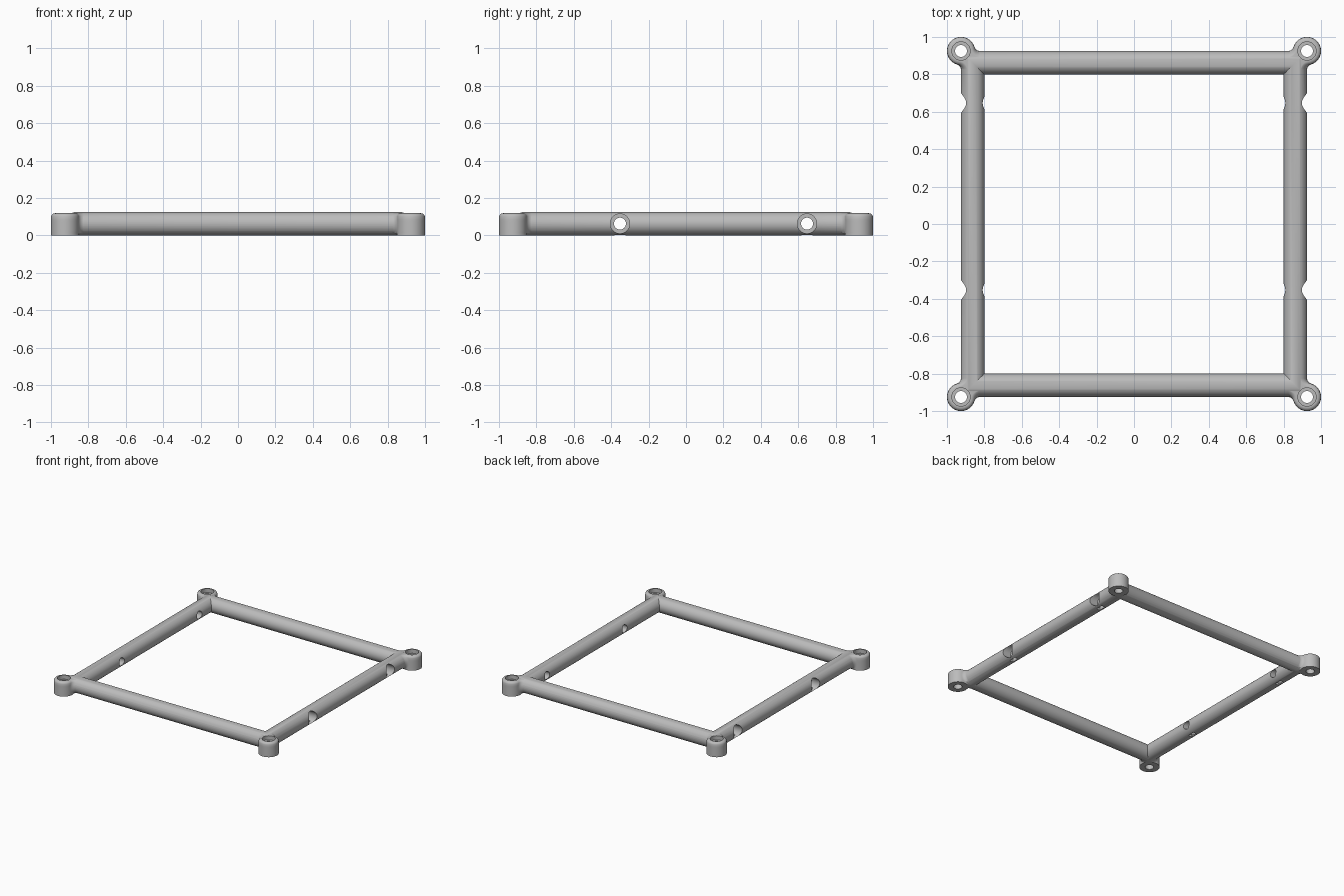
import bpy, bmesh, math
from mathutils import Matrix, Vector

cube = bpy.data.objects.get("Cube")
if cube:
    bpy.data.objects.remove(cube, do_unlink=True)

TUBE = 0.0625           # tube radius, also its centre height
MID = 0.8625            # distance of tube centre lines from the origin
POST = 0.925            # post centre
POST_R, POST_TOP, ROUND = 0.075, 0.118, 0.022
FILLET = 0.035
HOLE_R, BORE_R = 0.032, 0.052

grey = bpy.data.materials.new("plain grey")
grey.use_nodes = True
grey.diffuse_color = (0.5, 0.5, 0.5, 1)
grey.node_tree.nodes["Principled BSDF"].inputs["Base Color"].default_value = (0.5, 0.5, 0.5, 1)


def make(name, bm):
    bmesh.ops.recalc_face_normals(bm, faces=bm.faces)
    mesh = bpy.data.meshes.new(name)
    bm.to_mesh(mesh)
    bm.free()
    mesh.materials.append(grey)
    obj = bpy.data.objects.new(name, mesh)
    bpy.context.collection.objects.link(obj)
    return obj


def loft(bm, rings, closed=False):
    rows = [[bm.verts.new(p) for p in ring] for ring in rings]
    n = len(rows[0])
    for i in range(len(rows) if closed else len(rows) - 1):
        a, b = rows[i], rows[(i + 1) % len(rows)]
        for j in range(n):
            k = (j + 1) % n
            bm.faces.new((a[j], a[k], b[k], b[j]))
    if not closed:
        bm.faces.new(rows[0])
        bm.faces.new(rows[-1])


def cylinder(name, radius, start, end):
    start, end = Vector(start), Vector(end)
    axis = end - start
    bm = bmesh.new()
    place = Matrix.Translation((start + end) / 2) @ axis.to_track_quat('Z', 'Y').to_matrix().to_4x4()
    bmesh.ops.create_cone(bm, cap_ends=True, segments=40, radius1=radius,
                          radius2=radius, depth=axis.length, matrix=place)
    return make(name, bm)


def combine(target, tool, operation):
    mod = target.modifiers.new(operation, 'BOOLEAN')
    mod.operation, mod.solver, mod.object = operation, 'EXACT', tool
    bpy.context.view_layer.objects.active = target
    bpy.ops.object.modifier_apply(modifier=mod.name)
    bpy.data.objects.remove(tool, do_unlink=True)


# Square frame: a round section swept around four mitred corners
bm = bmesh.new()
sections = []
for sx, sy in ((1, 1), (-1, 1), (-1, -1), (1, -1)):
    ring = []
    for i in range(48):
        a = math.tau * (i + 0.5) / 48
        d = MID + TUBE * math.cos(a)
        ring.append((sx * d, sy * d, TUBE + TUBE * math.sin(a)))
    sections.append(ring)
loft(bm, sections, closed=True)
frame = make("tube_frame", bm)


def post_ring(z, radius):
    """Post outline with concave fillets running into both tubes at height z."""
    b = -TUBE + math.sqrt(max(TUBE ** 2 - (z - TUBE) ** 2, 0)) - 0.001
    f = FILLET + POST_R - radius
    cx, cy = -math.sqrt((radius + f) ** 2 - (b + f) ** 2), b + f
    toward = math.atan2(-cy, -cx)
    pts = []
    for i in range(9):
        a = -math.pi / 2 + (toward + math.pi / 2) * i / 8
        pts.append((cx + f * math.cos(a), cy + f * math.sin(a)))
    first = math.atan2(cy, cx) % math.tau
    last = math.pi / 2 - first
    for i in range(1, 36):
        a = first + (last - first) * i / 36
        pts.append((radius * math.cos(a), radius * math.sin(a)))
    pts += [(y, x) for x, y in reversed(pts[:9])]
    pts.append((-0.067, -0.067))
    return [(POST + x, POST + y, z) for x, y in pts]


# Corner posts: straight sides, rounded top edge
levels = [(0.012 * i, POST_R) for i in range(8)]
for i in range(1, 7):
    a = math.pi / 2 * i / 6
    levels.append((POST_TOP - ROUND * (1 - math.sin(a)), POST_R - ROUND * (1 - math.cos(a))))
for sx in (1, -1):
    for sy in (1, -1):
        bm = bmesh.new()
        loft(bm, [[(sx * x, sy * y, z) for x, y, z in post_ring(*lv)] for lv in levels])
        combine(frame, make("corner_post", bm), 'UNION')

# Vertical screw holes with a recess on top
for sx in (1, -1):
    for sy in (1, -1):
        x, y = sx * POST, sy * POST
        combine(frame, cylinder("post_hole", HOLE_R, (x, y, -0.1), (x, y, 0.3)), 'DIFFERENCE')
        combine(frame, cylinder("post_recess", 0.049, (x, y, 0.085), (x, y, 0.3)), 'DIFFERENCE')

# Sideways holes in the side tubes, recessed outside, with a slot underneath
for s in (1, -1):
    for y in (-0.353, 0.647):
        combine(frame, cylinder("side_hole", HOLE_R, (s * 0.7, y, TUBE), (s * 1.1, y, TUBE)), 'DIFFERENCE')
        combine(frame, cylinder("side_recess", BORE_R, (s * (MID - 0.01), y, TUBE),
                                (s * 1.1, y, TUBE)), 'DIFFERENCE')
        bm = bmesh.new()
        bmesh.ops.create_cube(bm, size=1, matrix=Matrix.Translation((s * MID, y, 0.02))
                              @ Matrix.Diagonal((0.03, 0.06, 0.08, 1)))
        combine(frame, make("bottom_slot", bm), 'DIFFERENCE')

# Smooth shading with sharp rims
for o in bpy.context.selected_objects:
    o.select_set(False)
frame.select_set(True)
bpy.context.view_layer.objects.active = frame
bpy.ops.object.shade_smooth_by_angle(angle=math.radians(30))
